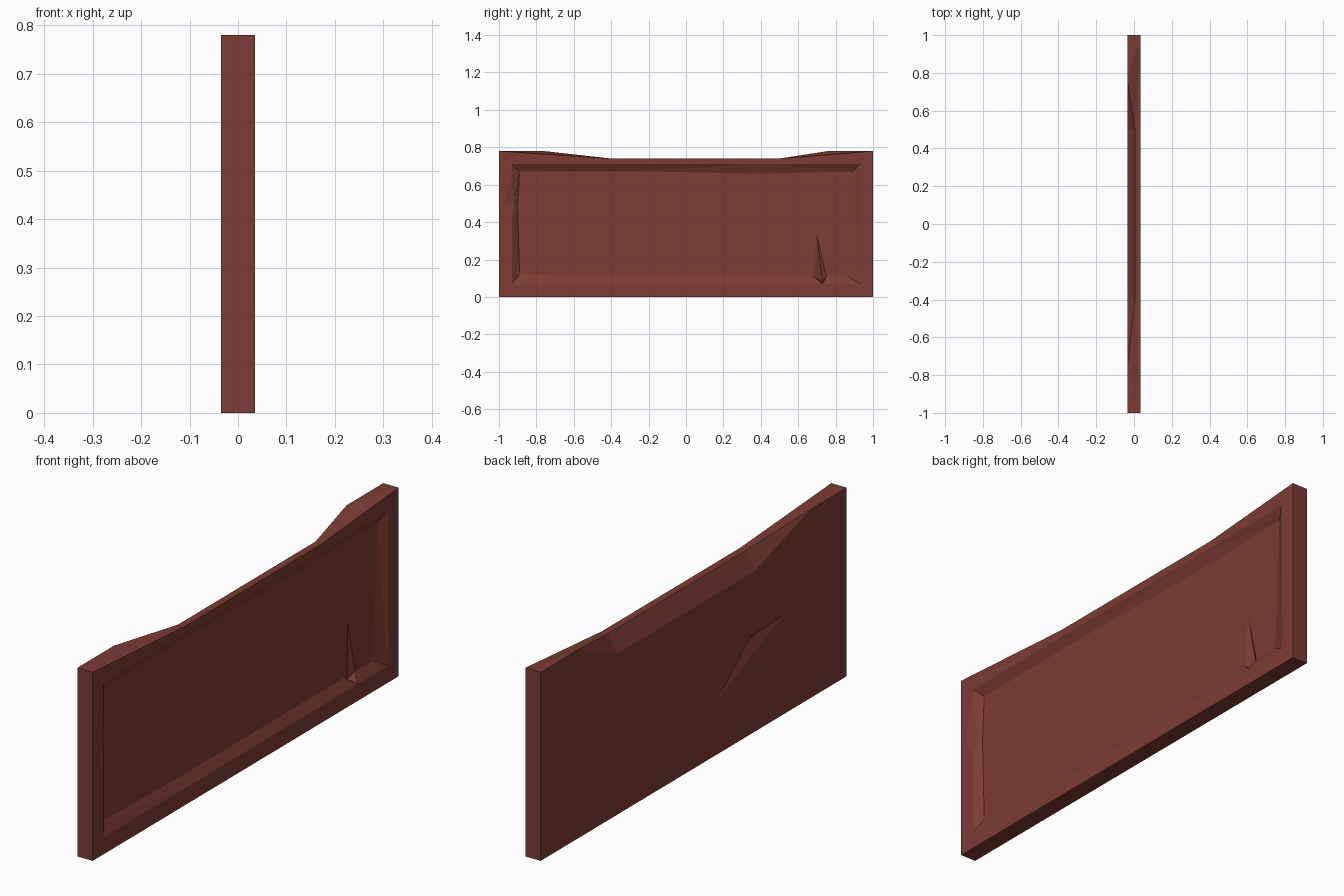
import bpy, bmesh

if "Cube" in bpy.data.objects:
    bpy.data.objects.remove(bpy.data.objects["Cube"])

T = 0.035                      # half thickness of the board
FLOOR = 0.011                  # x of the recessed panel floor

wood = bpy.data.materials.new("dark_red_wood")
wood.diffuse_color = (0.205, 0.045, 0.034, 1)
wood.use_nodes = True
wood.node_tree.nodes["Principled BSDF"].inputs["Base Color"].default_value = wood.diffuse_color


def make_object(name, bm):
    bmesh.ops.recalc_face_normals(bm, faces=bm.faces)
    me = bpy.data.meshes.new(name)
    bm.to_mesh(me)
    bm.free()
    me.materials.append(wood)
    ob = bpy.data.objects.new(name, me)
    bpy.context.collection.objects.link(ob)
    return ob


def hull(name, pts):
    bm = bmesh.new()
    vs = [bm.verts.new(p) for p in pts]
    bmesh.ops.convex_hull(bm, input=vs)
    return make_object(name, bm)


def loft(name, rings):
    """Closed solid through rings that have equal point counts."""
    bm = bmesh.new()
    loops = [[bm.verts.new(p) for p in r] for r in rings]
    for a, b in zip(loops, loops[1:]):
        n = len(a)
        for i in range(n):
            j = (i + 1) % n
            bm.faces.new((a[i], a[j], b[j], b[i]))
    bm.faces.new(loops[0])
    bm.faces.new(loops[-1])
    bmesh.ops.recalc_face_normals(bm, faces=bm.faces)
    bmesh.ops.triangulate(bm, faces=bm.faces)
    return make_object(name, bm)


def cut(target, cutter):
    cutter.hide_render = True
    mod = target.modifiers.new("cut", 'BOOLEAN')
    mod.operation = 'DIFFERENCE'
    mod.solver = 'EXACT'
    mod.object = cutter
    bpy.context.view_layer.objects.active = target
    bpy.ops.object.modifier_apply(modifier=mod.name)
    bpy.data.objects.remove(cutter)


# Board with a worn top edge: front outline, back outline, worn ridge between
front = [(-1, 0), (1, 0), (1, .78), (.5, .74), (-.4, .74), (-1, .78)]
back = [(-1, 0), (1, 0), (1, .78), (.76, .78), (.5, .665), (-.4, .665), (-.76, .78), (-1, .78)]
bm = bmesh.new()
F = [bm.verts.new((T, y, z)) for y, z in front]
B = [bm.verts.new((-T, y, z)) for y, z in back]
R = [bm.verts.new((.005, y, .74)) for y in (.5, -.4)]
for f in (F, B,
          (F[0], F[1], B[1], B[0]), (F[1], F[2], B[2], B[1]), (F[0], F[5], B[7], B[0]),
          (F[2], B[2], B[3]), (F[2], B[3], R[0]), (F[2], R[0], F[3]),
          (F[5], B[7], B[6]), (F[5], B[6], R[1]), (F[5], R[1], F[4]),
          (F[3], R[0], R[1], F[4]), (R[0], B[4], B[5], R[1]),
          (B[3], B[4], R[0]), (B[6], R[1], B[5])):
    bm.faces.new(f)
board = make_object("panel_board", bm)

# Recessed panel with sloping, slightly uneven sides
rim = [(-.93, .07), (-.4, .07), (.93, .07), (.93, .71), (.4, .71), (-.3, .71), (-.93, .71), (-.93, .48)]
floor = [(-.89, .12), (-.4, .11), (.865, .11), (.89, .67), (.4, .66), (-.3, .672), (-.89, .67), (-.9, .48)]
cut(board, loft("recess_cutter", [
    [(FLOOR, y, z) for y, z in floor],
    [(T, y, z) for y, z in rim],
    [(T + .02, y, z) for y, z in rim]]))

# Split in the lower corner of the panel
tri = [(.70, .33), (.68, .11), (.75, .11)]
cut(board, hull("split_cutter",
                [(x, y, z) for y, z in tri for x in (FLOOR, T)]
                + [(T, .73, .07), (-.01, .73, .08)]))

# Shallow dent on the frame's side
dent = [(-.93, .69), (-.97, .49), (-.925, .42)]
cut(board, hull("dent_cutter",
                [(x, y, z) for y, z in dent for x in (T, T + .01)]
                + [(.024, -.915, .5), (T + .01, -.9, .5)]))

# Long gouge on the back
gouge = [(-.15, .22), (-.59, .413), (-.39, .415)]
cut(board, hull("gouge_cutter",
                [(x, y, z) for y, z in gouge for x in (-T, -T - .01)]
                + [(-.018, -.385, .385)]))
